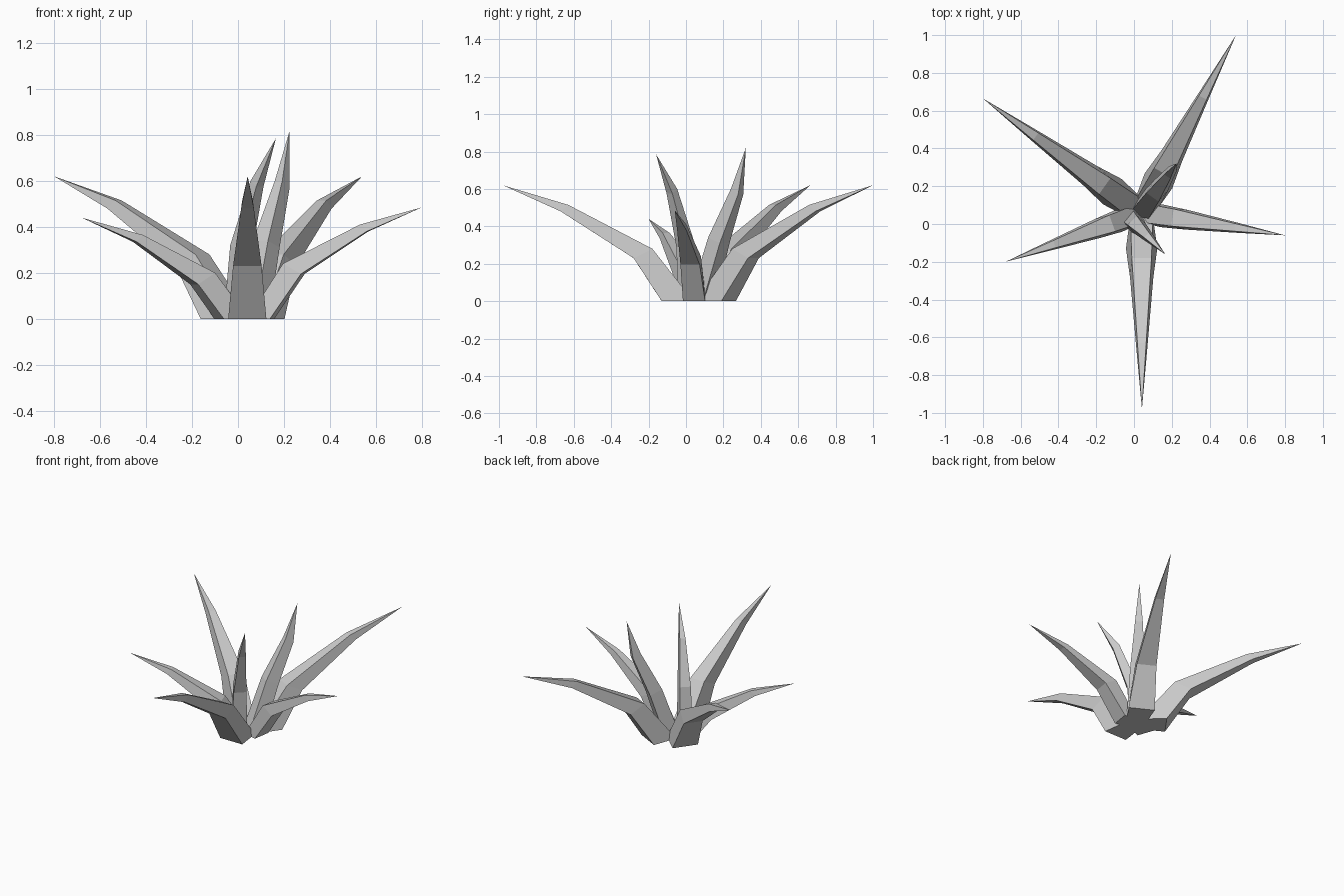
import bpy, bmesh
from math import atan2, cos, sin, hypot

if "Cube" in bpy.data.objects:
    bpy.data.objects.remove(bpy.data.objects["Cube"])


def leaf(name, origin, tip, sections):
    """Four-sided leaf bent outward from origin, ending in a point.
    Each section: (under r, under z, under half width, upper r, upper z, upper half width)"""
    ox, oy = origin
    a = atan2(tip[1] - oy, tip[0] - ox)
    c, s = cos(a), sin(a)
    bm = bmesh.new()

    def vert(r, w, z):
        return bm.verts.new((ox + r * c - w * s, oy + r * s + w * c, z))

    rings = []
    for ur, uz, uw, tr, tz, tw in sections:
        rings.append([vert(ur, -uw, uz), vert(ur, uw, uz),
                      vert(tr, tw, tz), vert(tr, -tw, tz)])
    end = bm.verts.new(tip)
    bm.faces.new(rings[0])
    for lo, hi in zip(rings, rings[1:]):
        for i in range(4):
            j = (i + 1) % 4
            bm.faces.new((lo[i], lo[j], hi[j], hi[i]))
    for i in range(4):
        bm.faces.new((rings[-1][i], rings[-1][(i + 1) % 4], end))
    bmesh.ops.recalc_face_normals(bm, faces=bm.faces)
    me = bpy.data.meshes.new(name)
    bm.to_mesh(me)
    bm.free()
    bpy.context.collection.objects.link(bpy.data.objects.new(name, me))


# Three large outer leaves
large = [(0.19, 0, 0.083, 0.02, 0, 0.06),
         (0.34, 0.23, 0.062, 0.24, 0.28, 0.052),
         (0.73, 0.48, 0.028, 0.69, 0.515, 0.023)]
centre = (0.04, 0.06)
leaf("front_leaf", centre, (0.042, -0.98, 0.62), large)
leaf("back_right_leaf", centre, (0.54, 1.0, 0.62), large)
leaf("back_left_leaf", centre, (-0.80, 0.665, 0.62), large)

# Two medium side leaves
leaf("right_leaf", centre, (0.80, -0.06, 0.485),
     [(0.11, 0, 0.06, 0.01, 0, 0.05),
      (0.245, 0.195, 0.052, 0.165, 0.24, 0.046),
      (0.53, 0.38, 0.025, 0.50, 0.41, 0.02)])
leaf("left_leaf", centre, (-0.68, -0.20, 0.44),
     [(0.13, 0, 0.06, 0.01, 0, 0.05),
      (0.245, 0.15, 0.052, 0.165, 0.20, 0.046),
      (0.52, 0.335, 0.025, 0.49, 0.365, 0.02)])

# Two upright inner leaves
leaf("inner_back_leaf", centre, (0.225, 0.32, 0.82),
     [(0.08, 0, 0.06, -0.02, 0, 0.05),
      (0.18, 0.31, 0.045, 0.10, 0.34, 0.04),
      (0.285, 0.57, 0.024, 0.235, 0.60, 0.02)])
leaf("inner_front_leaf", (-0.02, 0.03), (0.165, -0.16, 0.785),
     [(0.05, 0, 0.05, -0.02, 0, 0.04),
      (0.075, 0.29, 0.04, 0.015, 0.32, 0.034),
      (0.165, 0.575, 0.022, 0.125, 0.60, 0.018)])
